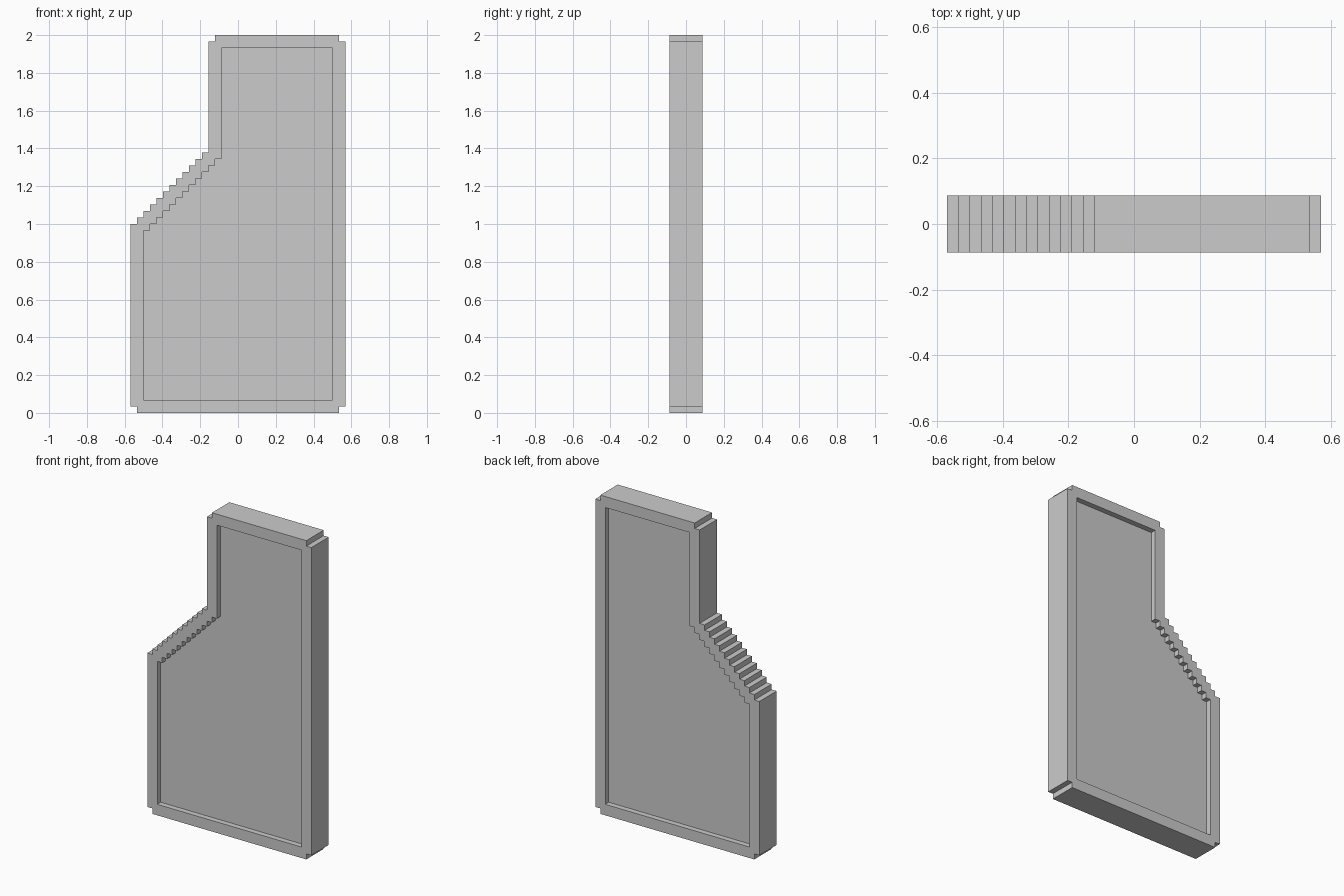
import bpy
import bmesh

if "Cube" in bpy.data.objects:
    bpy.data.objects.remove(bpy.data.objects["Cube"])

U = 2 / 58          # one block of the stepped grid
HALF_DEPTH = 2.5    # frame half thickness, in blocks
RECESS = 1          # panel sits this far in on both faces


def stairs(x, z, count):
    """Ascending one-block steps starting at the top of a left-hand wall."""
    pts = []
    for i in range(count):
        pts += [(x + i, z + i), (x + i + 1, z + i)]
    return pts


# Outer outline: notched corners, stair-stepped shoulder on the left
outer = [(1, 0), (1, 1), (0, 1)] + stairs(0, 29, 12) + [
    (12, 57), (13, 57), (13, 58), (32, 58), (32, 57), (33, 57),
    (33, 1), (32, 1), (32, 0)]

# Inner outline of the frame: same stairs, square corners
inner = [(2, 2)] + stairs(2, 28, 12) + [(14, 56), (31, 56), (31, 2)]

bm = bmesh.new()


def loop(profile, y):
    return [bm.verts.new(((x - 16.5) * U, y * U, z * U)) for x, z in profile]


def wall(a, b):
    n = len(a)
    for i in range(n):
        j = (i + 1) % n
        bm.faces.new((a[i], a[j], b[j], b[i]))


def loop_edges(vs):
    return [bm.edges.get((vs[i], vs[i - 1])) for i in range(len(vs))]


# Outside edge of the frame
rims = {s: loop(outer, s * HALF_DEPTH) for s in (-1, 1)}
wall(rims[-1], rims[1])

# Each side: recess wall, recessed panel face and flat frame border
for s in (-1, 1):
    lip = loop(inner, s * HALF_DEPTH)
    floor = loop(inner, s * (HALF_DEPTH - RECESS))
    wall(lip, floor)
    bm.faces.new(floor)
    bmesh.ops.triangle_fill(bm, edges=loop_edges(rims[s]) + loop_edges(lip),
                            use_beauty=True, normal=(0, s, 0))

bmesh.ops.recalc_face_normals(bm, faces=bm.faces[:])
mesh = bpy.data.meshes.new("framed_panel")
bm.to_mesh(mesh)
bm.free()
bpy.context.collection.objects.link(bpy.data.objects.new("framed_panel", mesh))
